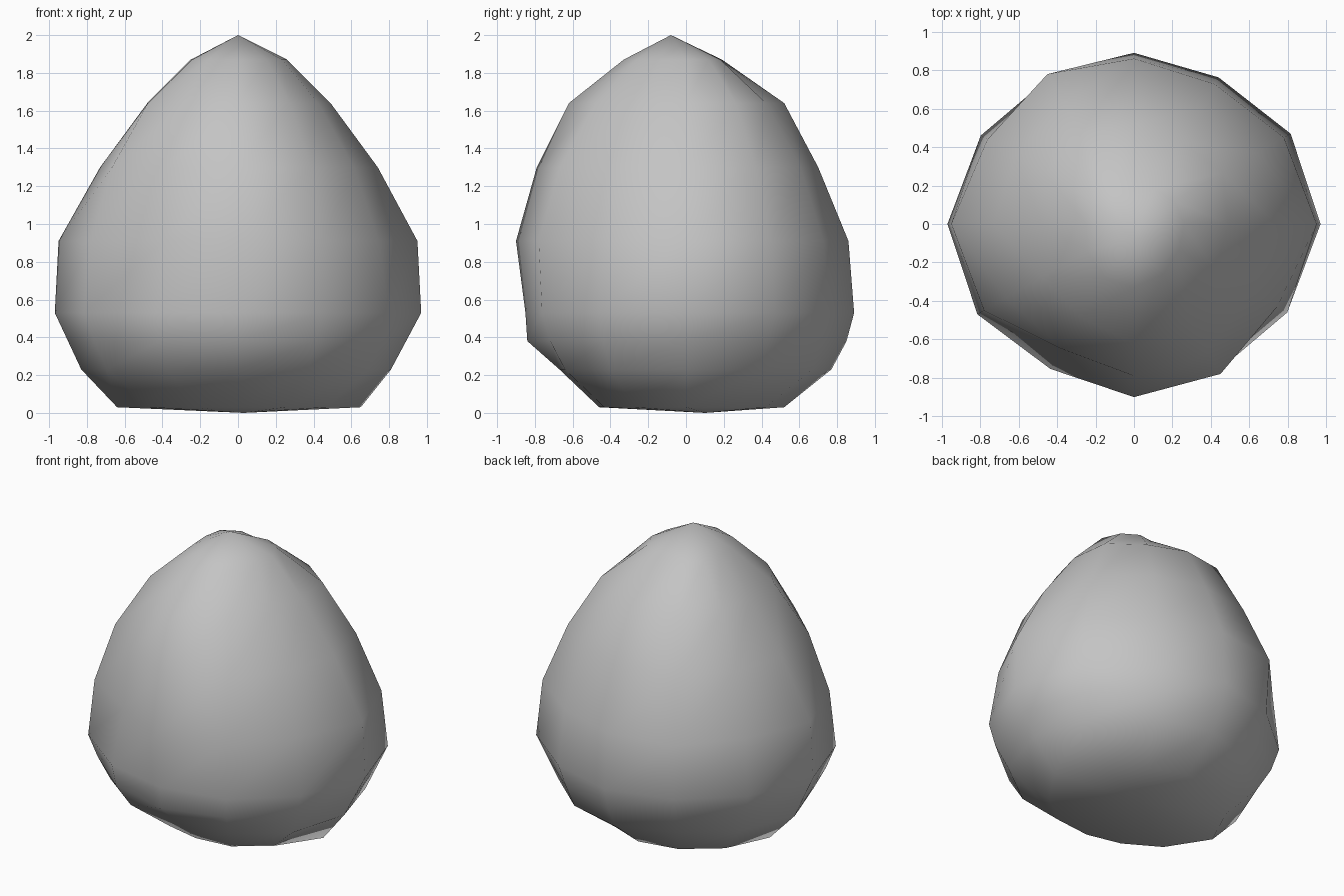
import bpy, bmesh, math

old = bpy.data.objects.get("Cube")
if old:
    bpy.data.objects.remove(old)

# Stone colour
grey = bpy.data.materials.new("stone_grey")
grey.use_nodes = True
colour = (0.55, 0.55, 0.55, 1)
grey.diffuse_color = colour
bsdf = grey.node_tree.nodes["Principled BSDF"]
bsdf.inputs["Base Color"].default_value = colour
bsdf.inputs["Roughness"].default_value = 0.9

# Height, then the reach of each corner, going round from the left (+x)
LAYERS = [
    (0.03, [.65, .50, .49, .52, .54, .58, .64, .54, .47, .46, .50, .54]),
    (0.23, [.81, .80, .77, .77, .72, .78, .83, .80, .74, .67, .74, .80]),
    (0.38, [.89, .87, .83, .85, .81, .87, .90, .88, .84, .84, .83, .88]),
    (0.53, [.97, .94, .88, .89, .88, .92, .97, .94, .87, .85, .88, .92]),
    (0.91, [.95, .90, .84, .86, .90, .88, .95, .90, .79, .90, .90, .86]),
    (1.30, [.74, .74, .70, .70, .73, .71, .73, .77, .75, .79, .77, .71]),
    (1.64, [.49, .53, .49, .52, .55, .53, .48, .55, .56, .62, .55, .49]),
    (1.87, [.26, .24, .21, .17, .22, .26, .25, .28, .32, .33, .30, .27]),
]


def add_ring(bm, z, radii):
    """One level of the stone, with a corner for every reach."""
    step = math.tau / len(radii)
    return [bm.verts.new((r * math.cos(i * step), r * math.sin(i * step), z))
            for i, r in enumerate(radii)]


# Boulder: stacked irregular rings closed by a peak and a shallow base
bm = bmesh.new()
rings = [add_ring(bm, z, radii) for z, radii in LAYERS]
peak = bm.verts.new((0, -0.08, 2))
base = bm.verts.new((0.03, 0.1, 0))
sides = len(rings[0])
for s in range(sides):
    n = (s + 1) % sides
    for low, high in zip(rings, rings[1:]):
        bm.faces.new((low[s], low[n], high[n], high[s]))
    bm.faces.new((rings[-1][s], rings[-1][n], peak))
    bm.faces.new((rings[0][n], rings[0][s], base))
bmesh.ops.recalc_face_normals(bm, faces=bm.faces)
for face in bm.faces:
    face.smooth = True

mesh = bpy.data.meshes.new("boulder")
bm.to_mesh(mesh)
bm.free()
mesh.materials.append(grey)
boulder = bpy.data.objects.new("boulder", mesh)
bpy.context.collection.objects.link(boulder)
